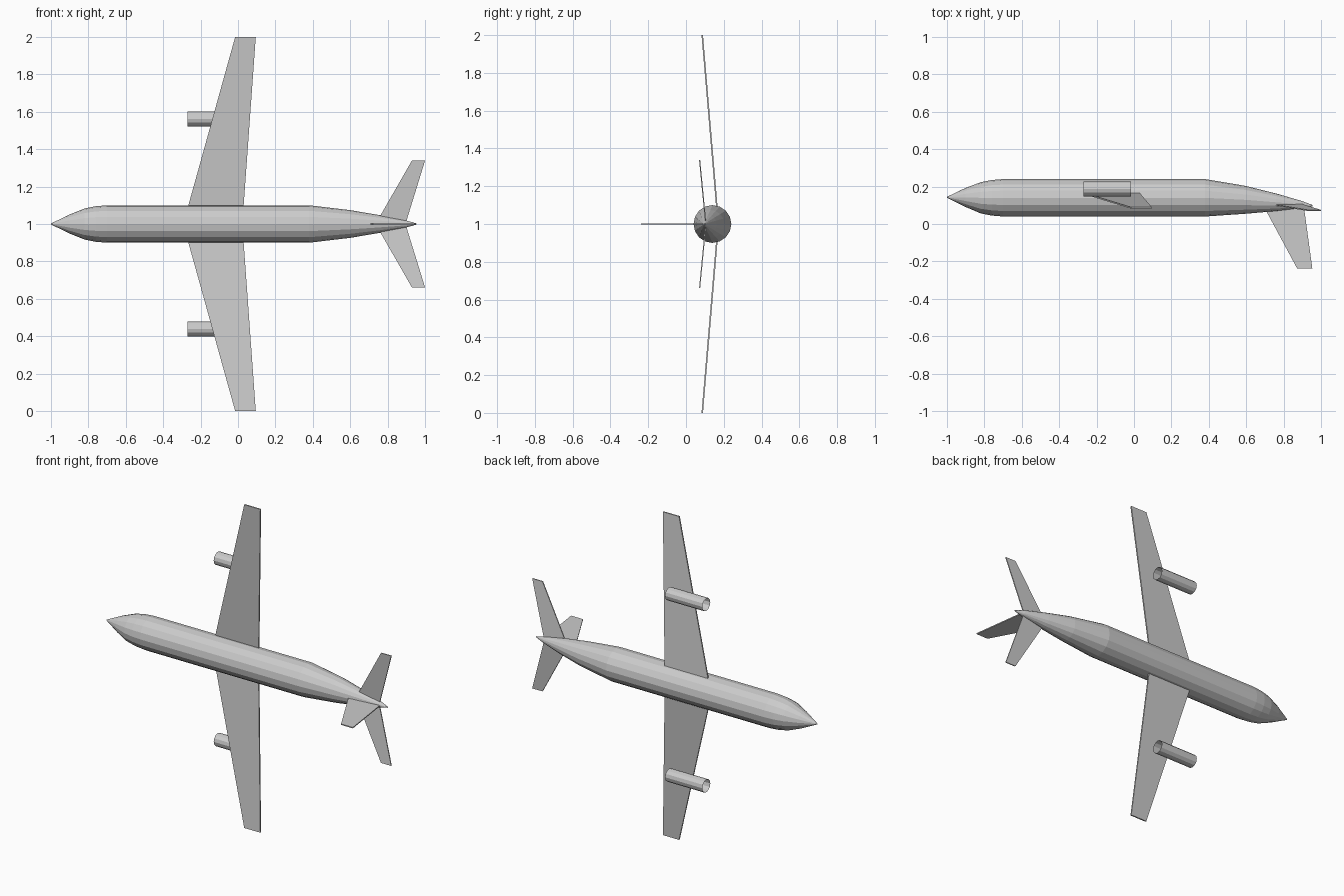
import bpy, bmesh
from math import sin, cos, pi

if "Cube" in bpy.data.objects:
    bpy.data.objects.remove(bpy.data.objects["Cube"])


def finish(bm, name):
    bmesh.ops.recalc_face_normals(bm, faces=bm.faces)
    mesh = bpy.data.meshes.new(name)
    bm.to_mesh(mesh)
    bm.free()
    ob = bpy.data.objects.new(name, mesh)
    bpy.context.collection.objects.link(ob)
    return ob


def loft(name, stations, sides, z=1.0, caps=True):
    """Round body along x; each station is (x, centre y, radius)."""
    bm = bmesh.new()
    rings = [[bm.verts.new((x, y + r * cos(2 * pi * i / sides), z + r * sin(2 * pi * i / sides)))
              for i in range(sides)] for x, y, r in stations]
    for a, b in zip(rings, rings[1:]):
        for i in range(sides):
            j = (i + 1) % sides
            bm.faces.new((a[i], a[j], b[j], b[i]))
    if caps:
        bm.faces.new(rings[0])
        bm.faces.new(rings[-1])
    return finish(bm, name)


def panel(name, outline, offset):
    """Thin tapered plate: outline thickened by +-offset."""
    bm = bmesh.new()
    lo, hi = [[bm.verts.new([c + s * o for c, o in zip(p, offset)]) for p in outline]
              for s in (-1, 1)]
    bm.faces.new(lo)
    bm.faces.new(hi)
    n = len(outline)
    for i in range(n):
        j = (i + 1) % n
        bm.faces.new((lo[i], lo[j], hi[j], hi[i]))
    return finish(bm, name)


# Fuselage: pointed nose, straight barrel, upswept tail
loft("fuselage", [(-1, .143, .002), (-.9, .142, .051), (-.82, .14, .083), (-.76, .14, .095),
                  (-.7, .14, .1), (.38, .14, .1), (.6, .129, .074), (.76, .116, .047),
                  (.9, .104, .018), (.955, .098, .003)], 16)

# Wings, tailplanes and engines on both sides
for side, label in ((1, "left"), (-1, "right")):
    panel(label + "_wing", [(-.293, .171, 1), (.023, .171, 1),
                            (.095, .086, 1 + side), (-.015, .086, 1 + side)], (0, .004, 0))
    panel(label + "_tailplane", [(.735, .105, 1), (.895, .105, 1),
                                 (1, .072, 1 + side * .34), (.93, .072, 1 + side * .34)], (0, .003, 0))
    loft(label + "_engine", [(-.27, .187, .039), (-.015, .187, .039)], 12, 1 + side * .561, caps=False)

# Upright fin, pointing to -y
panel("tail_fin", [(.69, .1, 1), (.907, .1, 1), (.953, -.238, 1), (.872, -.238, 1)], (0, 0, .003))
